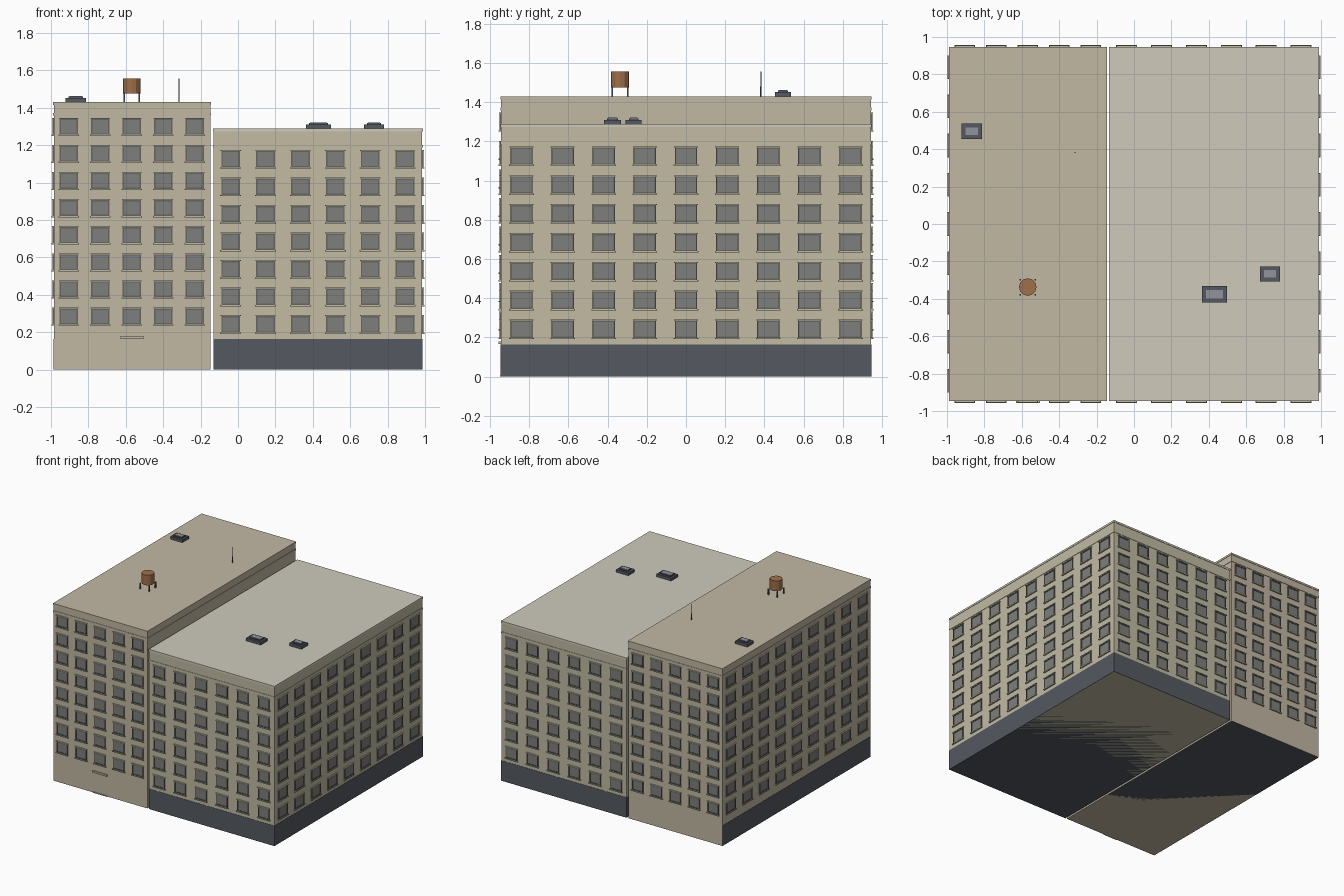
import bpy, bmesh, math
from mathutils import Matrix, Vector

if "Cube" in bpy.data.objects:
    bpy.data.objects.remove(bpy.data.objects["Cube"])


def material(name, r, g, b):
    m = bpy.data.materials.new(name)
    m.diffuse_color = (r, g, b, 1)
    m.use_nodes = True
    m.node_tree.nodes["Principled BSDF"].inputs["Base Color"].default_value = m.diffuse_color
    return m


TAN = material("tan_wall", 0.54, 0.48, 0.37)
CREAM = material("cream_wall", 0.54, 0.50, 0.37)
PALE = material("pale_roof", 0.62, 0.59, 0.50)
SLATE = material("slate", 0.09, 0.10, 0.12)
FRAME = material("window_frame", 0.13, 0.13, 0.12)
GLASS = material("glass", 0.21, 0.21, 0.20)
PANE = material("skylight_pane", 0.28, 0.30, 0.33)
WOOD = material("wood", 0.35, 0.16, 0.07)


def finish(bm, name, mat):
    me = bpy.data.meshes.new(name)
    bm.to_mesh(me)
    bm.free()
    me.materials.append(mat)
    ob = bpy.data.objects.new(name, me)
    bpy.context.collection.objects.link(ob)
    return ob


def add_box(bm, lo, hi, frame=Matrix()):
    lo, hi = Vector(lo), Vector(hi)
    m = frame @ Matrix.Translation((lo + hi) / 2) @ Matrix.Diagonal((*(hi - lo), 1))
    bmesh.ops.create_cube(bm, size=1, matrix=m)


def box(name, mat, lo, hi):
    bm = bmesh.new()
    add_box(bm, lo, hi)
    return finish(bm, name, mat)


def cylinder(name, mat, x, y, z0, z1, r, n):
    bm = bmesh.new()
    bmesh.ops.create_cone(bm, cap_ends=True, segments=n, radius1=r, radius2=r,
                          depth=z1 - z0, matrix=Matrix.Translation((x, y, (z0 + z1) / 2)))
    return finish(bm, name, mat)


def facade(name, origin, angle, width, cols, rows, z0, dz, w, h, trim):
    """Window grid on a wall; local x runs along it, local -y points outward."""
    f = Matrix.Translation(origin) @ Matrix.Rotation(angle, 4, 'Z')
    frames, panes, sills = bmesh.new(), bmesh.new(), bmesh.new()
    t = 0.007
    for c in range(cols):
        x = (c + 0.5) * width / cols - width / 2
        for r in range(rows):
            z = z0 + r * dz
            a, b, lo, hi = x - w / 2, x + w / 2, z - h / 2, z + h / 2
            for s in (a, b - t):
                add_box(frames, (s, -0.008, lo), (s + t, 0.002, hi), f)
            for s in (lo, hi - t):
                add_box(frames, (a + t, -0.008, s), (b - t, 0.002, s + t), f)
            add_box(panes, (a + t, -0.004, lo + t), (b - t, 0.002, hi - t), f)
            add_box(sills, (a - 0.006, -0.012, lo - 0.007), (b + 0.006, 0.002, lo), f)
            add_box(sills, (a - 0.004, -0.010, hi), (b + 0.004, 0.002, hi + 0.005), f)
    finish(frames, name + "_frames", FRAME)
    finish(panes, name + "_glass", GLASS)
    finish(sills, name + "_sills", trim)


X, Y = 0.985, 0.944


def building(name, x0, x1, top, frieze, wall, roof):
    # walls, ledge under the frieze, and cornice slab
    box(name + "_walls", wall, (x0, -Y, 0), (x1, Y, top - 0.015))
    e = 0.003
    box(name + "_ledge", wall, (x0 - e, -Y - e, frieze - 0.007), (x1 + e, Y + e, frieze + 0.007))
    box(name + "_roof", roof, (x0 - e, -Y - e, top - 0.015), (x1 + e, Y + e, top))


building("tall_block", -X, -0.147, 1.43, 1.365, TAN, TAN)
building("low_block", -0.131, X, 1.288, 1.195, CREAM, PALE)

# ground floor bands
box("low_block_base", SLATE, (-0.132, -Y - 0.002, 0), (X + 0.002, Y + 0.002, 0.163))
box("tall_block_base", SLATE, (-X - 0.002, -Y + 0.002, 0), (-0.15, Y - 0.002, 0.163))

# windows on all exposed walls
tall = (8, 0.284, 0.145, 0.098, 0.085, TAN)
low = (7, 0.242, 0.1472, 0.100, 0.088, CREAM)
side = 0.114
for label, sy, ang in (("front", -1, 0), ("back", 1, math.pi)):
    facade("tall_" + label, (-0.568, sy * Y, 0), ang, 0.842, 5, *tall)
    facade("low_" + label, (0.427, sy * Y, 0), ang, 1.119, 6, *low)
facade("tall_left", (-X, 0, 0), -math.pi / 2, 2 * Y, 9, *tall[:3], side, *tall[4:])
facade("low_right", (X, 0, 0), math.pi / 2, 2 * Y, 9, *low[:3], side, *low[4:])

# entrance canopy and doorstep
box("entrance_canopy", TAN, (-0.632, -Y - 0.012, 0.165), (-0.502, -Y, 0.178))
box("doorstep", TAN, (-0.632, -Y - 0.006, 0), (-0.502, -Y, 0.006))


def skylight(name, x, y, z, w, d):
    a, b = w / 2, d / 2
    box(name + "_curb", SLATE, (x - a, y - b, z), (x + a, y + b, z + 0.022))
    a, b = a - 0.016, b - 0.016
    box(name + "_cap", SLATE, (x - a, y - b, z + 0.022), (x + a, y + b, z + 0.030))
    a, b = a - 0.005, b - 0.005
    box(name + "_pane", PANE, (x - a, y - b, z + 0.030), (x + a, y + b, z + 0.033))


skylight("tall_skylight", -0.868, 0.495, 1.43, 0.108, 0.082)
skylight("large_skylight", 0.43, -0.375, 1.288, 0.132, 0.088)
skylight("small_skylight", 0.727, -0.267, 1.288, 0.108, 0.082)

# water tank on legs
tx, ty = -0.568, -0.337
cylinder("water_tank", WOOD, tx, ty, 1.475, 1.557, 0.047, 12)
for i, (sx, sy) in enumerate(((-1, -1), (1, -1), (1, 1), (-1, 1))):
    x, y = tx + sx * 0.04, ty + sy * 0.04
    box(f"tank_leg_{i}", SLATE, (x - 0.004, y - 0.004, 1.43), (x + 0.004, y + 0.004, 1.478))

# antenna
cylinder("antenna_base", SLATE, -0.315, 0.382, 1.43, 1.48, 0.004, 6)
cylinder("antenna_mast", SLATE, -0.315, 0.382, 1.48, 1.557, 0.0025, 6)
